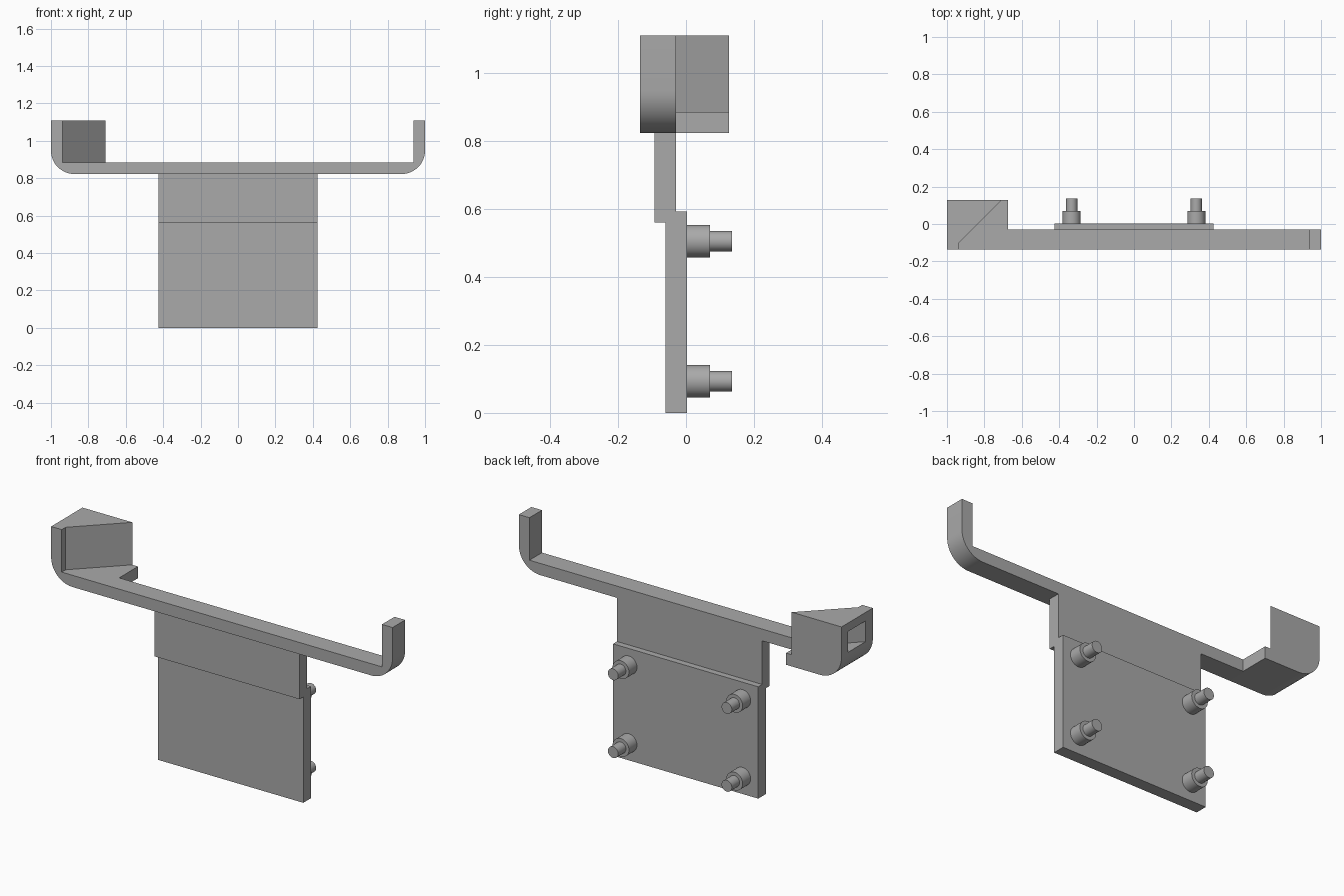
import bpy
import bmesh
import math
from mathutils import Vector

if "Cube" in bpy.data.objects:
    bpy.data.objects.remove(bpy.data.objects["Cube"], do_unlink=True)

grey = bpy.data.materials.new("plain grey")
grey.use_nodes = True
GREY = (0.4, 0.4, 0.4, 1)
grey.diffuse_color = GREY
grey.node_tree.nodes["Principled BSDF"].inputs["Base Color"].default_value = GREY

# Shared levels of the bracket
FRONT, BAR_BACK, CUP_BACK = -0.135, -0.03, 0.127
BOTTOM, FLOOR, TOP = 0.823, 0.885, 1.11
RADIUS, WALL = 0.125, 0.062


def prism(name, outline, start, sweep):
    """Extrude a closed outline of 3D points along a vector."""
    bm = bmesh.new()
    face = bm.faces.new([bm.verts.new(p) for p in outline])
    grown = bmesh.ops.extrude_face_region(bm, geom=[face])
    moved = [v for v in grown["geom"] if isinstance(v, bmesh.types.BMVert)]
    bmesh.ops.translate(bm, verts=moved, vec=Vector(sweep))
    bmesh.ops.translate(bm, verts=bm.verts, vec=Vector(start))
    bmesh.ops.recalc_face_normals(bm, faces=bm.faces)
    mesh = bpy.data.meshes.new(name)
    bm.to_mesh(mesh)
    bm.free()
    mesh.materials.append(grey)
    obj = bpy.data.objects.new(name, mesh)
    bpy.context.collection.objects.link(obj)
    return obj


def along_y(name, xz, y0, y1):
    return prism(name, [(x, 0, z) for x, z in xz], (0, y0, 0), (0, y1 - y0, 0))


def along_z(name, xy, z0, z1):
    return prism(name, [(x, y, 0) for x, y in xy], (0, 0, z0), (0, 0, z1 - z0))


def combine(obj, other, operation):
    """Apply a boolean and remove the helper."""
    bpy.context.view_layer.objects.active = obj
    mod = obj.modifiers.new("combine", "BOOLEAN")
    mod.operation, mod.solver, mod.object = operation, "EXACT", other
    bpy.ops.object.modifier_apply(modifier=mod.name)
    bpy.data.objects.remove(other, do_unlink=True)


def smooth(obj):
    bpy.ops.object.select_all(action="DESELECT")
    obj.select_set(True)
    bpy.context.view_layer.objects.active = obj
    bpy.ops.object.shade_smooth_by_angle(angle=math.radians(25))


def corner(side, steps=12):
    """Rounded outer corner, from the upright down to the underside."""
    angles = [i / steps * math.pi / 2 for i in range(steps + 1)]
    return [(side * (1 - RADIUS + RADIUS * math.cos(a)),
             BOTTOM + RADIUS - RADIUS * math.sin(a)) for a in angles]


# Cup end: rounded block, front cut away on the diagonal, pocket in its side
CUP_EDGE = -0.675
cup = along_y("cross_bar", [(CUP_EDGE, TOP), (-1, TOP)] + corner(-1) + [(CUP_EDGE, BOTTOM)],
              FRONT, CUP_BACK)
inner = WALL - 1
combine(cup, along_z("cutter", [(inner, -0.3), (inner, -0.103), (inner + 0.4, 0.297),
                                (inner + 0.4, -0.3)], FLOOR, 1.3), "DIFFERENCE")
combine(cup, along_z("cutter", [(-1.1, -0.175), (-0.85, 0.075), (-1.1, 0.075)],
                     0.955, 1.065), "DIFFERENCE")

# Long bar with the plain upright hook at the other end
bar = along_y("bar", [(CUP_EDGE, FLOOR), (1 - WALL, FLOOR), (1 - WALL, TOP), (1, TOP)]
              + corner(1) + [(CUP_EDGE, BOTTOM)], FRONT, BAR_BACK)
combine(cup, bar, "UNION")
smooth(cup)

# Stepped mounting plate
HALF = 0.425
step = [(-0.092, BOTTOM), (-0.092, 0.56), (-0.061, 0.56), (-0.061, 0),
        (0.003, 0), (0.003, 0.592), (BAR_BACK, 0.592), (BAR_BACK, BOTTOM)]
prism("mounting_plate", [(0, y, z) for y, z in step], (-HALF, 0, 0), (2 * HALF, 0, 0))


# Four stepped pegs on the back of the plate
def disc(name, radius, x, z, y0, y1, sides=32):
    ring = [(x + radius * math.cos(i * math.tau / sides),
             z + radius * math.sin(i * math.tau / sides)) for i in range(sides)]
    smooth(along_y(name, ring, y0, y1))


for x, side in ((0.333, "left"), (-0.333, "right")):
    for z, level in ((0.505, "upper"), (0.093, "lower")):
        disc(f"{level}_{side}_peg_collar", 0.048, x, z, 0.003, 0.07)
        disc(f"{level}_{side}_peg_tip", 0.03, x, z, 0.07, 0.135)
